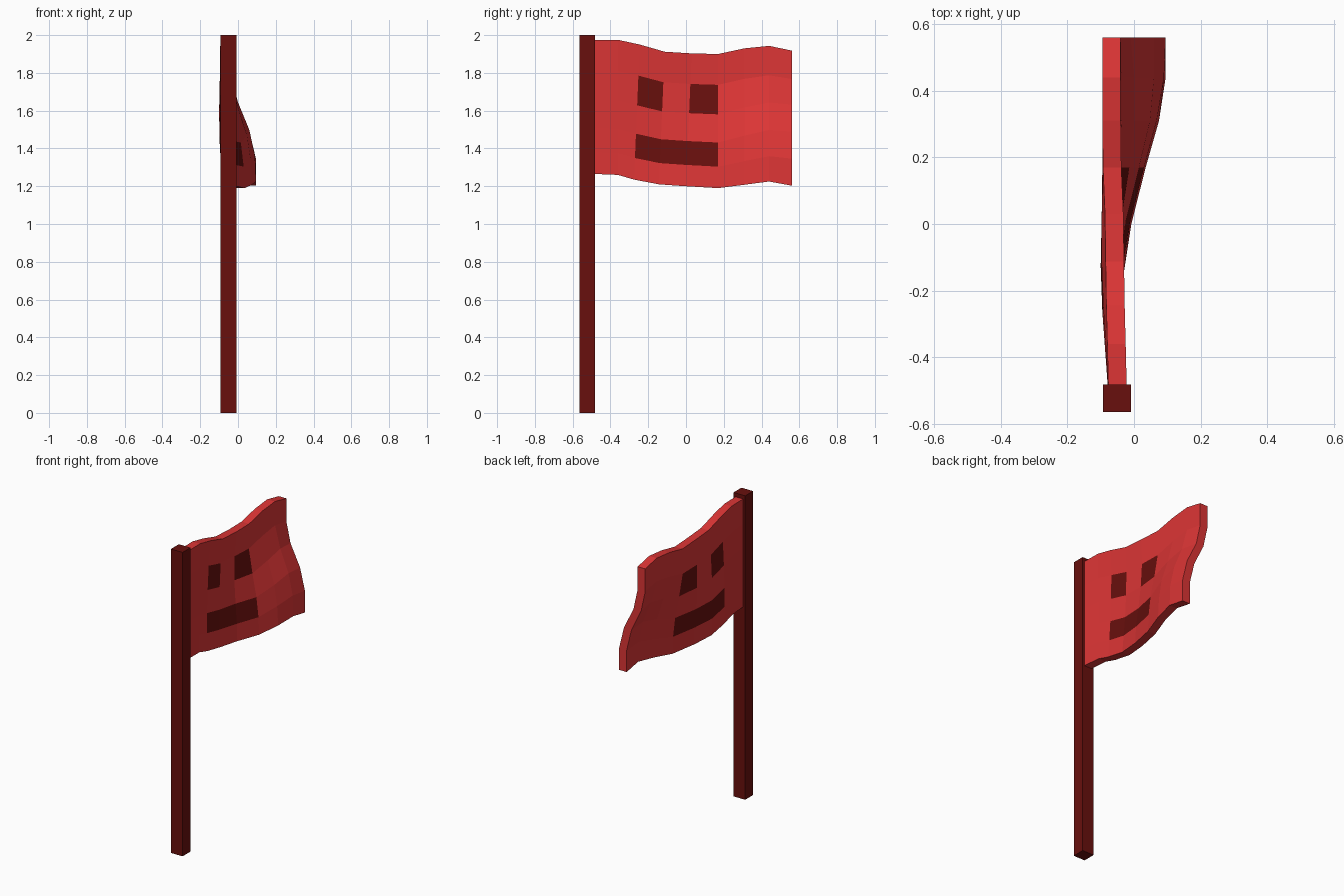
import bpy
import bmesh

if "Cube" in bpy.data.objects:
    bpy.data.objects.remove(bpy.data.objects["Cube"])


def material(name, color):
    mat = bpy.data.materials.new(name)
    mat.diffuse_color = color
    mat.use_nodes = True
    mat.node_tree.nodes["Principled BSDF"].inputs["Base Color"].default_value = mat.diffuse_color
    return mat


red = material("flag_red", (0.72, 0.036, 0.036, 1))
dark = material("dark_red", (0.14, 0.005, 0.004, 1))


def finish(bm, name, mats):
    bmesh.ops.recalc_face_normals(bm, faces=bm.faces)
    mesh = bpy.data.meshes.new(name)
    bm.to_mesh(mesh)
    bm.free()
    for m in mats:
        mesh.materials.append(m)
    obj = bpy.data.objects.new(name, mesh)
    bpy.context.collection.objects.link(obj)
    return obj


# Square pole
bm = bmesh.new()
bmesh.ops.create_cube(bm, size=1)
for v in bm.verts:
    v.co = (v.co.x * 0.084 - 0.051, v.co.y * 0.082 - 0.523, v.co.z * 2 + 1)
finish(bm, "pole", [dark])

# Waving cloth: column positions with lower and upper edge heights
cols = [-0.485, -0.36, -0.26, -0.128, 0.015, 0.17, 0.31, 0.44, 0.56]
low = [1.265, 1.26, 1.235, 1.21, 1.20, 1.19, 1.208, 1.225, 1.203]
high = [1.975, 1.975, 1.95, 1.912, 1.903, 1.90, 1.93, 1.943, 1.918]
# Row heights as fractions of the cloth, near the face and at the free end
near = [0, 0.16, 0.34, 0.55, 0.77, 1]
far = [0, 0.20, 0.40, 0.60, 0.79, 1]
# Sideways wave of each row, bottom to top
wave = [
    [-.022, -.028, -.030, -.030, -.008, .035, .075, .095, .095],
    [-.023, -.031, -.036, -.036, -.012, .030, .068, .090, .095],
    [-.024, -.033, -.040, -.043, -.025, .015, .048, .060, .060],
    [-.024, -.033, -.040, -.045, -.038, -.014, .000, .000, -.010],
    [-.023, -.030, -.037, -.042, -.042, -.040, -.038, -.038, -.040],
    [-.022, -.025, -.028, -.030, -.032, -.038, -.040, -.040, -.040],
]
# Cells (column, row) coloured as eyes and mouth
face_cells = {(2, 3), (4, 3), (2, 1), (3, 1), (4, 1)}

bm = bmesh.new()
grid = []
for r, row in enumerate(wave):
    line = []
    for c, x in enumerate(row):
        t = max(0, (c - 5) / 3)
        f = near[r] + (far[r] - near[r]) * t
        shear = 0.03 * (f - 0.5) if 1 < c < 5 else 0
        line.append(bm.verts.new((x, cols[c] + shear, low[c] + (high[c] - low[c]) * f)))
    grid.append(line)
for r in range(5):
    for c in range(8):
        f = bm.faces.new((grid[r][c], grid[r][c + 1], grid[r + 1][c + 1], grid[r + 1][c]))
        f.material_index = int((c, r) in face_cells)

# Give the cloth its thickness; the face shows on both sides
ext = bmesh.ops.extrude_face_region(bm, geom=list(bm.faces))
new_verts = [g for g in ext["geom"] if isinstance(g, bmesh.types.BMVert)]
bmesh.ops.translate(bm, verts=new_verts, vec=(-0.055, 0, 0))
finish(bm, "flag", [red, dark])
